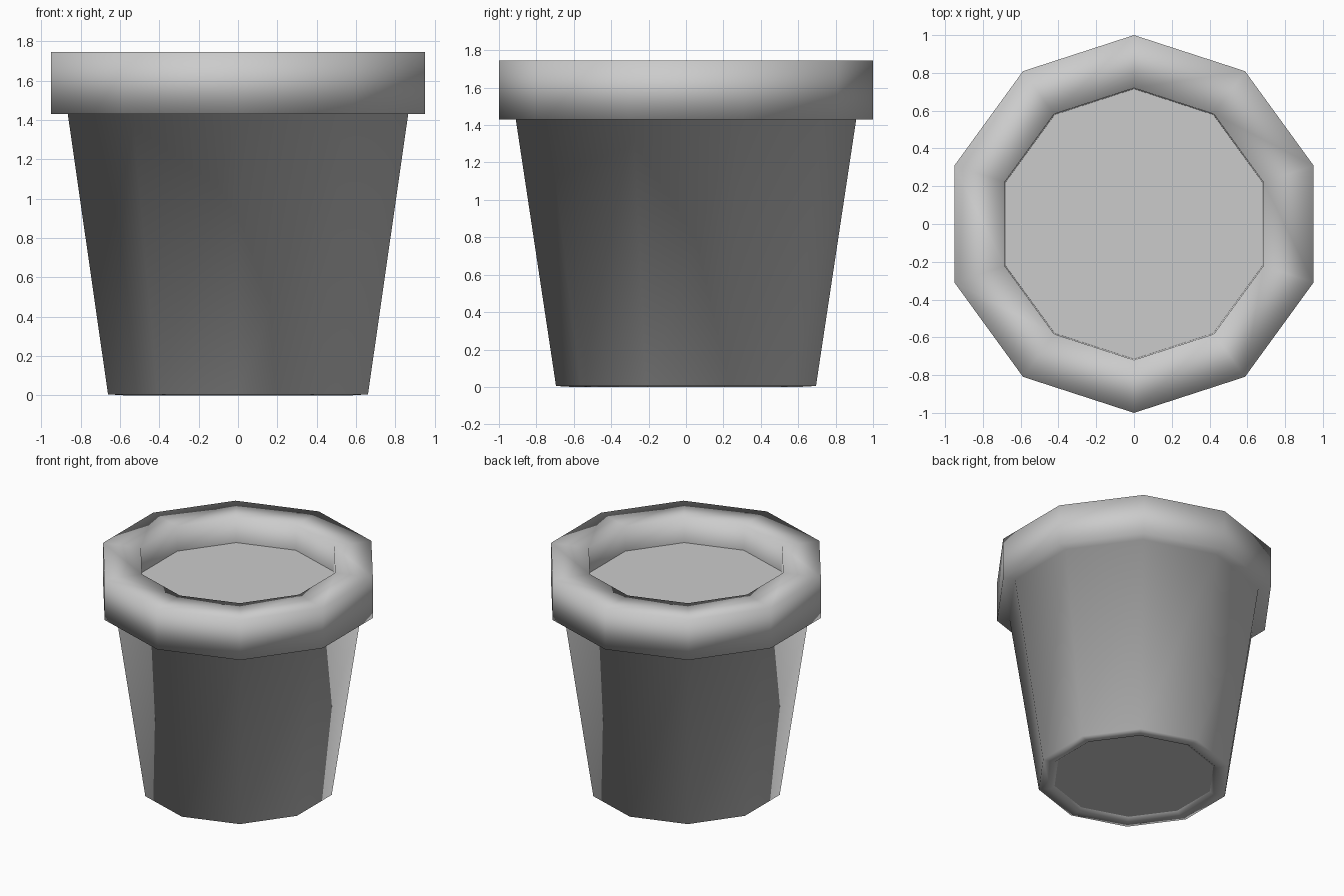
import bpy, bmesh, math

if "Cube" in bpy.data.objects:
    bpy.data.objects.remove(bpy.data.objects["Cube"])

SIDES = 10


def ring(bm, r, z):
    """One ten-sided ring with a corner pointing along y."""
    angles = [math.pi / 2 + 2 * math.pi * i / SIDES for i in range(SIDES)]
    return [bm.verts.new((r * math.cos(a), r * math.sin(a), z)) for a in angles]


def finish(bm, name, smooth):
    mesh = bpy.data.meshes.new(name)
    for f in bm.faces:
        f.smooth = smooth
    bm.to_mesh(mesh)
    bm.free()
    obj = bpy.data.objects.new(name, mesh)
    bpy.context.collection.objects.link(obj)
    return obj


def lathe(name, profile):
    """Smooth-shaded shell through rings listed from inside bottom to inside top."""
    bm = bmesh.new()
    rings = [ring(bm, r, z) for r, z in profile]
    for a, b in zip(rings, rings[1:]):
        for i in range(SIDES):
            j = (i + 1) % SIDES
            bm.faces.new((a[i], a[j], b[j], b[i]))
    return finish(bm, name, True)


def disc(name, r, z, up=True):
    bm = bmesh.new()
    verts = ring(bm, r, z)
    bm.faces.new(verts if up else verts[::-1])
    return finish(bm, name, False)


# Pot: foot lip, tapered body, overhanging rim, inner wall down to the soil
lathe("pot", [
    (0.58, 0.02), (0.61, 0.0), (0.695, 0.005),
    (0.91, 1.43), (1.0, 1.43), (1.0, 1.745),
    (0.72, 1.745), (0.715, 1.55),
])

# Flat soil surface and slightly recessed underside
disc("soil", 0.715, 1.55)
disc("pot_base", 0.58, 0.02, up=False)
